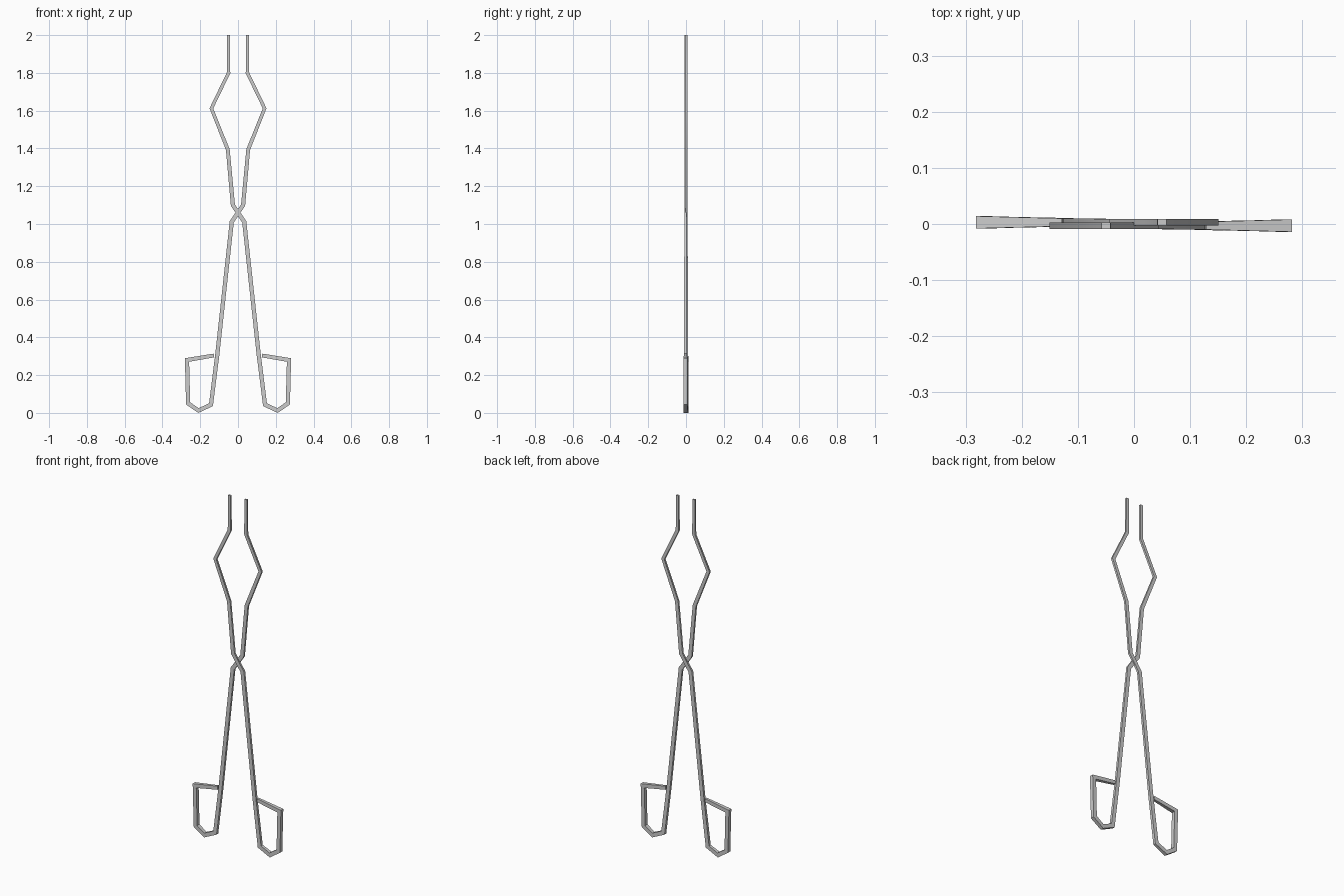
import bpy, bmesh, math
from mathutils import Vector

if "Cube" in bpy.data.objects:
    bpy.data.objects.remove(bpy.data.objects["Cube"])

steel = bpy.data.materials.new("steel_grey")
steel.diffuse_color = (0.6, 0.6, 0.6, 1)
steel.use_nodes = True
steel.node_tree.nodes["Principled BSDF"].inputs["Base Color"].default_value = steel.diffuse_color
SIDES = 4

# x, z, half width, half depth along one rod: jaw tip to crossing to finger loop
PATH = [
    (-0.050, 2.000, 0.008, 0.0055), (-0.050, 1.800, 0.009, 0.0055),
    (-0.141, 1.612, 0.009, 0.0055), (-0.054, 1.394, 0.010, 0.0055),
    (-0.027, 1.100, 0.011, 0.0055), (0.033, 1.012, 0.011, 0.0060),
    (0.110, 0.305, 0.011, 0.0070), (0.143, 0.043, 0.011, 0.0080),
    (0.209, 0.0125, 0.011, 0.0095), (0.264, 0.050, 0.011, 0.0105),
    (0.270, 0.280, 0.011, 0.0110), (0.127, 0.304, 0.010, 0.0070),
]


def tong_arm(name, flip):
    """Sweep a rectangular section along the path with mitred bends."""
    pts = [Vector((p[0], p[1])) for p in PATH]
    bm = bmesh.new()
    rings = []
    for i, (x, z, w, d) in enumerate(PATH):
        a = pts[i] - pts[max(i - 1, 0)]
        b = pts[min(i + 1, len(pts) - 1)] - pts[i]
        a = a.normalized() if a.length else b.normalized()
        b = b.normalized() if b.length else a
        t = (a + b).normalized()
        side = Vector((-t.y, t.x)) * (w / max(t.dot(a), 0.5))
        ring = []
        for c, s in ((1, 1), (-1, 1), (-1, -1), (1, -1)):
            co = Vector((x + side.x * c, -0.003 + d * s, z + side.y * c))
            if flip:  # half turn about the vertical axis
                co.x, co.y = -co.x, -co.y
            ring.append(bm.verts.new(co))
        rings.append(ring)
    for r, q in zip(rings, rings[1:]):
        for k in range(SIDES):
            n = (k + 1) % SIDES
            bm.faces.new((r[k], r[n], q[n], q[k]))
    bm.faces.new(rings[0])
    bm.faces.new(rings[-1])
    bmesh.ops.recalc_face_normals(bm, faces=bm.faces)
    me = bpy.data.meshes.new(name)
    bm.to_mesh(me)
    bm.free()
    me.materials.append(steel)
    ob = bpy.data.objects.new(name, me)
    bpy.context.collection.objects.link(ob)
    bpy.ops.object.select_all(action='DESELECT')
    ob.select_set(True)
    bpy.context.view_layer.objects.active = ob
    bpy.ops.object.shade_smooth_by_angle(angle=math.radians(50))


# two crossing rods, one the half turn of the other
tong_arm("front_tong_arm", False)
tong_arm("back_tong_arm", True)
